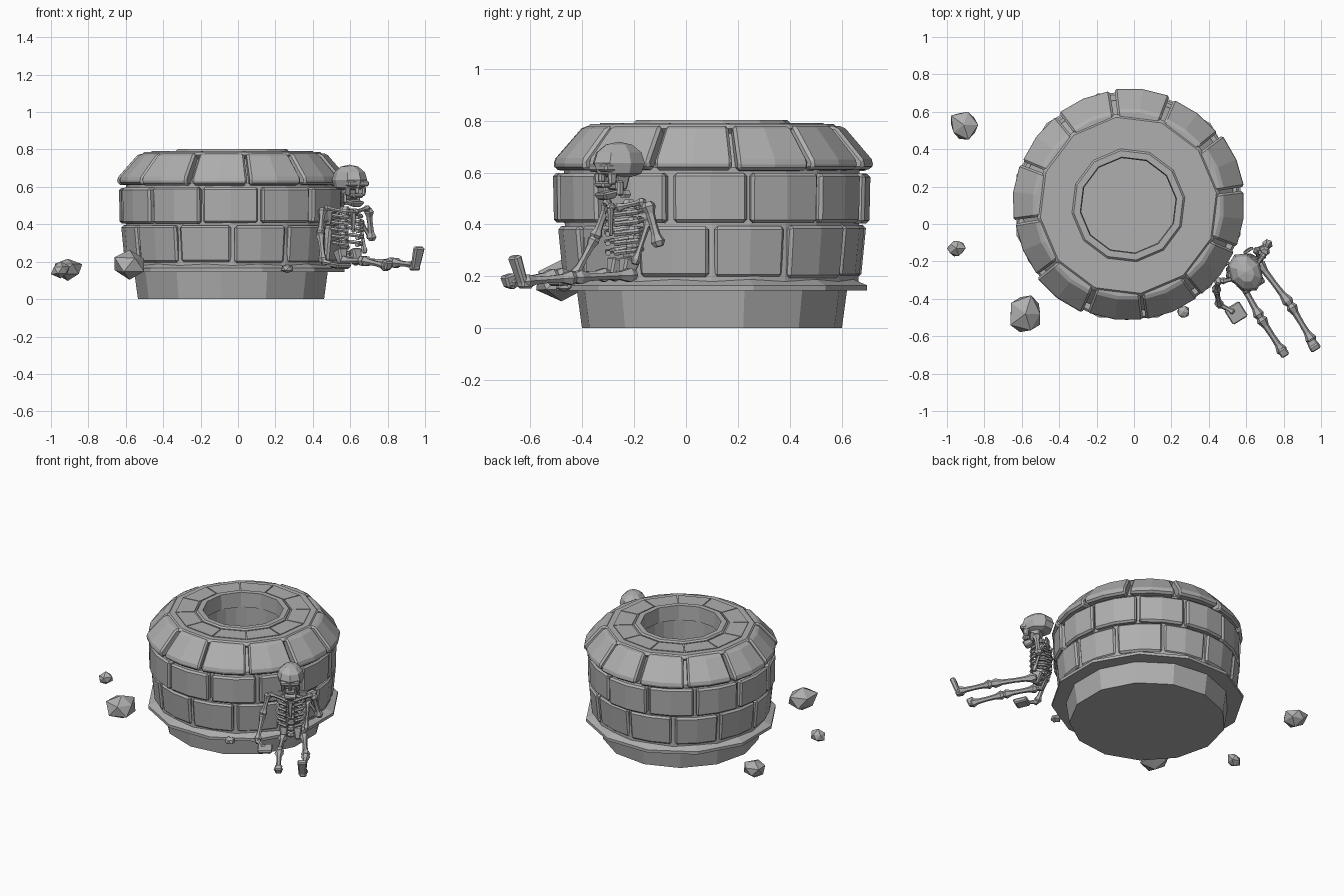
import bpy, bmesh, math, random
from mathutils import Vector, Matrix

random.seed(4)
if "Cube" in bpy.data.objects:
    bpy.data.objects.remove(bpy.data.objects["Cube"])

stone = bpy.data.materials.new("light grey stone")
stone.use_nodes = True
GREY = (0.43, 0.43, 0.43, 1)
stone.diffuse_color = GREY
stone.node_tree.nodes["Principled BSDF"].inputs["Base Color"].default_value = GREY

WELL = Vector((-0.03, 0.1, 0))


def finish(name, bm, matrix=None, bevel=0):
    """Turn a bmesh into a flat-shaded grey object."""
    if matrix:
        bm.transform(matrix)
    bmesh.ops.recalc_face_normals(bm, faces=bm.faces)
    mesh = bpy.data.meshes.new(name)
    bm.to_mesh(mesh)
    bm.free()
    mesh.materials.append(stone)
    obj = bpy.data.objects.new(name, mesh)
    bpy.context.collection.objects.link(obj)
    if bevel:
        mod = obj.modifiers.new("worn edges", "BEVEL")
        mod.width = bevel
        mod.limit_method = "ANGLE"
        mod.angle_limit = math.radians(40)
    return obj


def sweep(bm, profile, start, end, steps):
    """Sweep a closed (radius, height) outline through an arc; degrees."""
    full = abs(end - start) >= 360
    rings = []
    for i in range(steps if full else steps + 1):
        a = math.radians(start + (end - start) * i / steps)
        rings.append([bm.verts.new((r * math.cos(a), r * math.sin(a), z)) for r, z in profile])
    pairs = list(zip(rings, rings[1:]))
    if full:
        pairs.append((rings[-1], rings[0]))
    n = len(profile)
    for p, q in pairs:
        for j in range(n):
            k = (j + 1) % n
            bm.faces.new((p[j], p[k], q[k], q[j]))
    if not full:
        bm.faces.new(rings[0])
        bm.faces.new(rings[-1][::-1])


def lathe(bm, rings, sides, matrix=Matrix(), phase=0):
    """Stack of capped polygon rings around z."""
    loops = []
    for r, z in rings:
        loops.append([bm.verts.new(matrix @ Vector((
            r * math.cos(math.tau * (i + phase) / sides),
            r * math.sin(math.tau * (i + phase) / sides), z))) for i in range(sides)])
    for p, q in zip(loops, loops[1:]):
        for i in range(sides):
            k = (i + 1) % sides
            bm.faces.new((p[i], p[k], q[k], q[i]))
    bm.faces.new(loops[0][::-1])
    bm.faces.new(loops[-1])


def ring(name, profile, sides, phase=0):
    bm = bmesh.new()
    sweep(bm, profile, phase, phase + 360, sides)
    finish(name, bm, Matrix.Translation(WELL))


# Well foundation and ledge
bm = bmesh.new()
lathe(bm, [(0.505, 0), (0.527, 0.16)], 13, Matrix.Translation(WELL), 0.5)
finish("foundation", bm)
ring("ledge", [(0.3, 0.145), (0.62, 0.145), (0.62, 0.165), (0.56, 0.19), (0.3, 0.195)], 12, 15)

# Mortar wall, shaft floor and top
ring("mortar_wall", [(0.26, 0.17), (0.565, 0.17), (0.57, 0.62), (0.46, 0.77), (0.26, 0.77)], 24)
ring("cap_slab", [(0.26, 0.75), (0.475, 0.75), (0.492, 0.77), (0.475, 0.787), (0.26, 0.787)], 12, 8)
ring("shaft_rim", [(0.255, 0.7), (0.3, 0.7), (0.305, 0.792), (0.295, 0.802), (0.26, 0.802)], 12, 8)
bm = bmesh.new()
lathe(bm, [(0.29, 0.17), (0.29, 0.2)], 24, Matrix.Translation(WELL))
finish("shaft_floor", bm)

# Brick courses
courses = [
    ("lower", 0, [(0.5, 0.195), (0.575, 0.195), (0.595, 0.395), (0.5, 0.395)]),
    ("middle", 14, [(0.5, 0.405), (0.603, 0.405), (0.607, 0.597), (0.5, 0.597)]),
    ("upper", 8, [(0.5, 0.605), (0.615, 0.61), (0.622, 0.645), (0.505, 0.778), (0.4, 0.778)]),
]
for course, phase, outline in courses:
    bm = bmesh.new()
    for i in range(12):
        grow = random.uniform(-0.008, 0.008)
        a = phase + 30 * i
        worn = [(r + (grow if r > 0.5 else 0), z + random.uniform(-0.003, 0.003)) for r, z in outline]
        sweep(bm, worn, a + random.uniform(0.6, 1.4), a + 30 - random.uniform(0.6, 1.4), 2)
    finish(course + "_bricks", bm, Matrix.Translation(WELL), 0.012)

# Paving plates on the top
bm = bmesh.new()
for i in range(12):
    a = 8 + 30 * i
    sweep(bm, [(0.315, 0.78), (0.435, 0.78), (0.435, 0.792), (0.315, 0.792)], a + 0.5, a + 29.5, 1)
finish("top_plates", bm, Matrix.Translation(WELL))


# Loose rocks
def rock(name, loc, size):
    bm = bmesh.new()
    bmesh.ops.create_icosphere(bm, subdivisions=1, radius=1)
    for v in bm.verts:
        v.co *= random.uniform(0.8, 1.08)
    finish(name, bm, Matrix.LocRotScale(Vector(loc), None, Vector(size)))


rock("far_rock", (-0.91, 0.53, 0.16), (0.09, 0.09, 0.062))
rock("small_rock", (-0.95, -0.13, 0.155), (0.053, 0.055, 0.045))
rock("large_rock", (-0.58, -0.48, 0.185), (0.105, 0.108, 0.08))
rock("pebble", (0.265, -0.47, 0.165), (0.037, 0.037, 0.027))

# Skeleton frame: side (its left), forward, up
SIDE, FWD, UP = Vector((0.85, 0.53, 0)), Vector((0.53, -0.85, 0)), Vector((0, 0, 1))
BODY = Vector((0.575, -0.225, 0))
TURN = Matrix((SIDE, -FWD, UP)).transposed()


def at(s, f, z):
    return BODY + SIDE * s + FWD * f + UP * z


def add_bone(bm, a, b, r, knob=1.6):
    a, b = Vector(a), Vector(b)
    d = b - a
    m = Matrix.Translation(a) @ d.to_track_quat("Z", "Y").to_matrix().to_4x4()
    h = d.length
    lathe(bm, [(r, -0.3 * r), (r * knob, 0.08 * h), (r, 0.24 * h), (r * 0.85, 0.5 * h),
               (r, 0.76 * h), (r * knob, 0.92 * h), (r, h + 0.3 * r)], 6, m)


def bones(name, points, r, knob=1.6):
    bm = bmesh.new()
    for a, b in zip(points, points[1:]):
        add_bone(bm, a, b, r, knob)
    finish(name, bm)


def block(name, center, size, taper=1, tilt=0, bevel=0.008):
    """Box with a bottom scaled by taper, turned to face forward."""
    bm = bmesh.new()
    bmesh.ops.create_cube(bm, size=1)
    for v in bm.verts:
        if v.co.z < 0:
            v.co.x *= taper
            v.co.y *= taper
    rot = TURN.to_4x4() @ Matrix.Rotation(tilt, 4, "X")
    finish(name, bm, Matrix.Translation(center) @ rot @ Matrix.Diagonal((*size, 1)), bevel)


# Skull
bm = bmesh.new()
bmesh.ops.create_uvsphere(bm, u_segments=8, v_segments=6, radius=1)
for v in bm.verts:
    if v.co.z < -0.6:
        v.co.z = -0.65
finish("cranium", bm, Matrix.Translation(at(0, 0.04, 0.637)) @ TURN.to_4x4()
       @ Matrix.Diagonal((0.088, 0.112, 0.082, 1)))
block("brow", at(0, 0.115, 0.618), (0.13, 0.05, 0.03))
block("skull_back", at(0, 0.045, 0.565), (0.09, 0.07, 0.07), 0.7)
block("nose_bridge", at(0, 0.118, 0.585), (0.022, 0.03, 0.05))
block("upper_teeth", at(0, 0.11, 0.553), (0.07, 0.05, 0.025), 0.9)
block("jaw", at(0, 0.095, 0.512), (0.085, 0.075, 0.03), 0.7, 0.2)
for s, word in ((1, "left"), (-1, "right")):
    block(word + "_cheek", at(s * 0.048, 0.1, 0.577), (0.025, 0.04, 0.05), 0.8)
    block(word + "_jaw_hinge", at(s * 0.042, 0.06, 0.54), (0.016, 0.03, 0.06))

# Spine and rib cage
bm = bmesh.new()
for i in range(10):
    z = 0.21 + 0.034 * i
    lean = 0.03 - 0.06 * math.sin(math.pi * i / 10)
    lathe(bm, [(0.02, -0.012), (0.026, 0), (0.02, 0.014)], 6, Matrix.Translation(at(0, lean, z)))
finish("spine", bm)
for s, word in ((1, "left"), (-1, "right")):
    bm = bmesh.new()
    for i in range(5):
        z, w = 0.46 - 0.037 * i, 0.082 + 0.008 * math.sin(i * 0.8)
        arc = [at(s * w * math.sin(t), 0.015 - 0.06 * math.cos(t), z - 0.008 * t)
               for t in (0.2, 0.85, 1.5, 2.15, 2.8)]
        for a, b in zip(arc, arc[1:]):
            add_bone(bm, a, b, 0.0115, 1)
    finish(word + "_ribs", bm)
    # Collar, shoulder blade and hip for this side
    bones(word + "_collarbone", [at(s * 0.02, 0.06, 0.465), at(s * 0.135, 0.01, 0.487)], 0.012)
    block(word + "_shoulder_blade", at(s * 0.075, -0.055, 0.44), (0.06, 0.016, 0.09), 0.5, 0.1, 0.004)
    block(word + "_hip", at(s * 0.045, 0.03, 0.225), (0.06, 0.07, 0.085), 0.6, -0.3)
block("breastbone", at(0, 0.077, 0.41), (0.03, 0.016, 0.11), 0.6, 0, 0.004)

# Arms
bones("right_arm", [at(-0.145, 0, 0.48), (0.44, -0.35, 0.35), (0.455, -0.43, 0.2)], 0.016)
bones("left_arm", [at(0.145, 0.0, 0.48), (0.715, -0.105, 0.32)], 0.018)
bones("left_forearm", [(0.71, -0.11, 0.325), at(0.11, -0.03, 0.42), at(0.1, 0.03, 0.25)], 0.012)
block("right_hand", (0.545, -0.475, 0.18), (0.1, 0.1, 0.03), 0.8, 0.1)
bones("right_wrist", [(0.455, -0.43, 0.2), (0.53, -0.47, 0.185)], 0.014)

# Legs and feet
bones("right_leg", [(0.565, -0.3, 0.205), (0.675, -0.5, 0.205), (0.8, -0.69, 0.175)], 0.018, 1.7)
bones("left_leg", [(0.66, -0.2, 0.205), (0.835, -0.43, 0.195), (0.955, -0.63, 0.18)], 0.018, 1.7)
block("left_foot", (0.958, -0.645, 0.222), (0.06, 0.035, 0.12), 0.8, 0.35)
block("right_foot", (0.797, -0.683, 0.182), (0.05, 0.05, 0.05), 0.8, 0.3)
block("left_heel", (0.945, -0.62, 0.17), (0.045, 0.05, 0.035))
